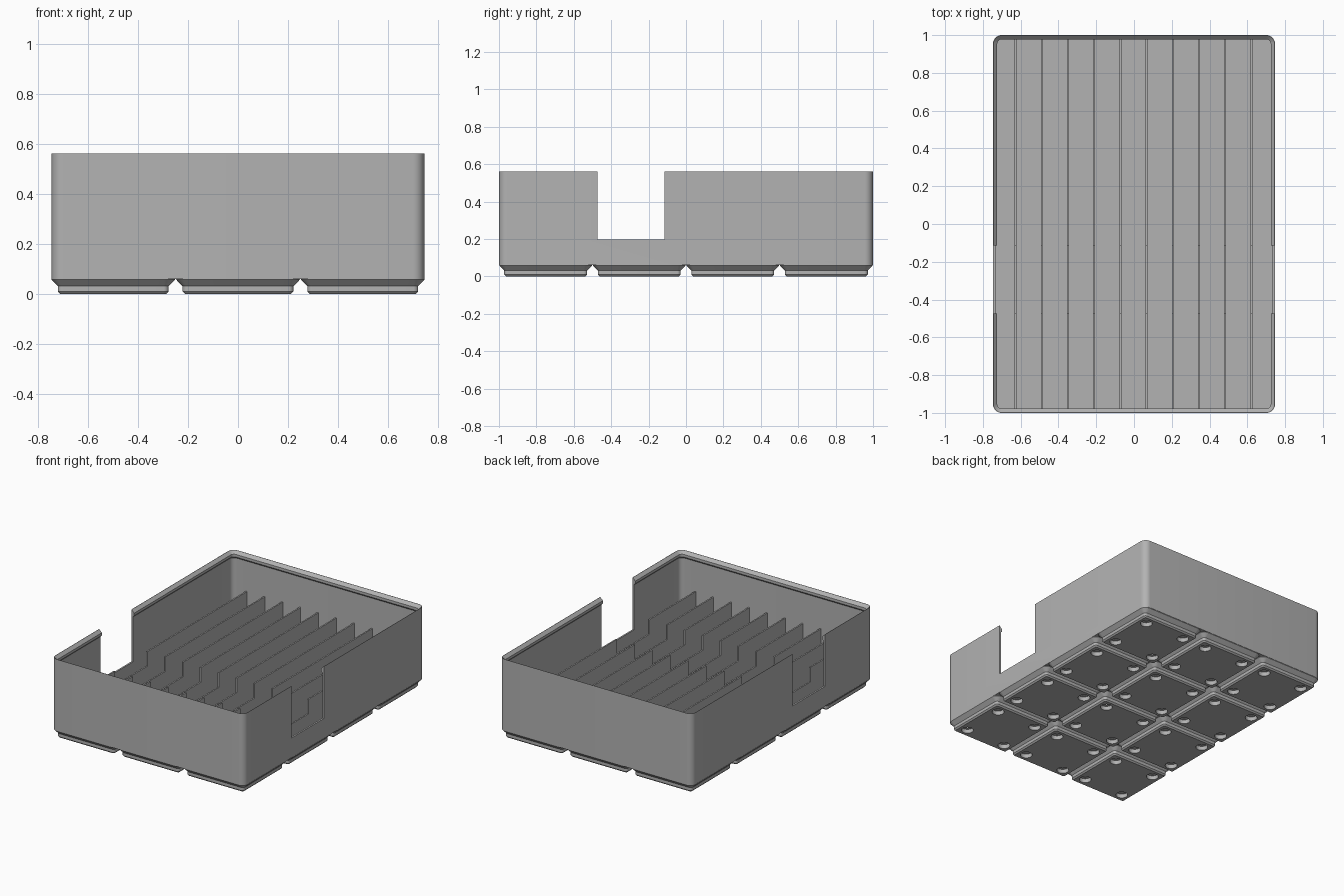
import bpy, bmesh, math

old = bpy.data.objects.get("Cube")
if old:
    bpy.data.objects.remove(old, do_unlink=True)

HALF_X, HALF_Y, TOP = 0.746, 1.0, 0.562
BASE, FLOOR, WALL = 0.06, 0.084, 0.0115
NOTCH_Y0, NOTCH_Y1, NOTCH_Z = -0.473, -0.115, 0.198
PITCH = 0.5

grey = bpy.data.materials.new("plain grey")
grey.use_nodes = True
colour = (0.45, 0.45, 0.45, 1)
grey.diffuse_color = colour
grey.node_tree.nodes["Principled BSDF"].inputs["Base Color"].default_value = colour


def make_object(name, bm):
    bmesh.ops.recalc_face_normals(bm, faces=bm.faces[:])
    mesh = bpy.data.meshes.new(name)
    bm.to_mesh(mesh)
    bm.free()
    mesh.materials.append(grey)
    obj = bpy.data.objects.new(name, mesh)
    bpy.context.collection.objects.link(obj)
    return obj


def activate(obj):
    bpy.ops.object.select_all(action='DESELECT')
    obj.select_set(True)
    bpy.context.view_layer.objects.active = obj


def smooth(obj):
    activate(obj)
    bpy.ops.object.shade_smooth_by_angle(angle=math.radians(30))


def rounded_loop(bm, hx, hy, radius, z, steps=8):
    """Ring of vertices around a rounded rectangle."""
    ring = []
    for corner, (sx, sy) in enumerate([(1, 1), (-1, 1), (-1, -1), (1, -1)]):
        for i in range(steps + 1):
            a = math.pi / 2 * (corner + i / steps)
            ring.append(bm.verts.new((sx * (hx - radius) + radius * math.cos(a),
                                      sy * (hy - radius) + radius * math.sin(a), z)))
    return ring


def loft(name, hx, hy, radius, profile):
    """Join rounded rectangles given as (inset, z) and cap both ends."""
    bm = bmesh.new()
    rings = [rounded_loop(bm, hx - d, hy - d, max(radius - d, 0.008), z) for d, z in profile]
    for low, high in zip(rings, rings[1:]):
        for i in range(len(low)):
            j = (i + 1) % len(low)
            bm.faces.new((low[i], low[j], high[j], high[i]))
    bm.faces.new(rings[0])
    bm.faces.new(rings[-1])
    return make_object(name, bm)


def box(name, x, y, z):
    bm = bmesh.new()
    bmesh.ops.create_cube(bm, size=1)
    for v in bm.verts:
        for axis, (lo, hi) in enumerate((x, y, z)):
            v.co[axis] = lo if v.co[axis] < 0 else hi
    return make_object(name, bm)


def cylinder(name, x, y, radius, z0, z1):
    bm = bmesh.new()
    bmesh.ops.create_cone(bm, cap_ends=True, segments=32, radius1=radius,
                          radius2=radius, depth=z1 - z0)
    bmesh.ops.translate(bm, verts=bm.verts, vec=(x, y, (z0 + z1) / 2))
    return make_object(name, bm)


def cut(obj, cutter):
    cutter.hide_render = True
    mod = obj.modifiers.new("cut", 'BOOLEAN')
    mod.operation = 'DIFFERENCE'
    mod.solver = 'EXACT'
    mod.object = cutter
    activate(obj)
    bpy.ops.object.modifier_apply(modifier=mod.name)
    bpy.data.objects.remove(cutter, do_unlink=True)


# Tray shell: outer wall, sloped stacking lip, inner wall and floor
shell = loft("tray_shell", HALF_X, HALF_Y, 0.045, [
    (0, BASE), (0, TOP), (0.002, TOP), (0.022, TOP - 0.02), (0.022, TOP - 0.038),
    (WALL, TOP - 0.05), (WALL, FLOOR)])
cut(shell, box("notch_cutter", (-1, 1), (NOTCH_Y0, NOTCH_Y1), (NOTCH_Z, 1)))
smooth(shell)

# Dividers: thin upright plates with a matching notch
outline = [(-0.99, FLOOR - 0.005), (0.99, FLOOR - 0.005), (0.99, 0.3), (NOTCH_Y1, 0.3),
           (NOTCH_Y1, NOTCH_Z), (NOTCH_Y0, NOTCH_Z), (NOTCH_Y0, 0.3), (-0.99, 0.3)]
DIVIDERS, SPACING, THICK = 10, 0.1387, 0.01
for n in range(DIVIDERS):
    x = (n - (DIVIDERS - 1) / 2) * SPACING - 0.003
    bm = bmesh.new()
    face = bm.faces.new([bm.verts.new((x - THICK / 2, y, z)) for y, z in outline])
    side = bmesh.ops.extrude_face_region(bm, geom=[face])
    moved = [v for v in side["geom"] if isinstance(v, bmesh.types.BMVert)]
    bmesh.ops.translate(bm, verts=moved, vec=(THICK, 0, 0))
    make_object(f"divider_{n + 1}", bm)

# Base pad: stepped foot with a magnet hole and screw hole near each corner
pad = loft("base_pad", 0.2475, 0.2475, 0.045, [
    (0.035, 0), (0.0257, 0.0095), (0.0257, 0.031), (0, BASE - 0.003), (0, BASE)])
for sx in (-1, 1):
    for sy in (-1, 1):
        x, y = sx * 0.155, sy * 0.155
        cut(pad, cylinder("magnet_cutter", x, y, 0.0388, -0.05, 0.0287))
        cut(pad, cylinder("screw_cutter", x, y, 0.018, -0.05, 0.057))
smooth(pad)

# Repeat the pad over the whole underside
for col in range(3):
    for row in range(4):
        foot = bpy.data.objects.new(f"base_foot_{col + 1}_{row + 1}", pad.data)
        foot.location = ((col - 1) * PITCH, (row - 1.5) * PITCH, 0)
        bpy.context.collection.objects.link(foot)
bpy.data.objects.remove(pad, do_unlink=True)
